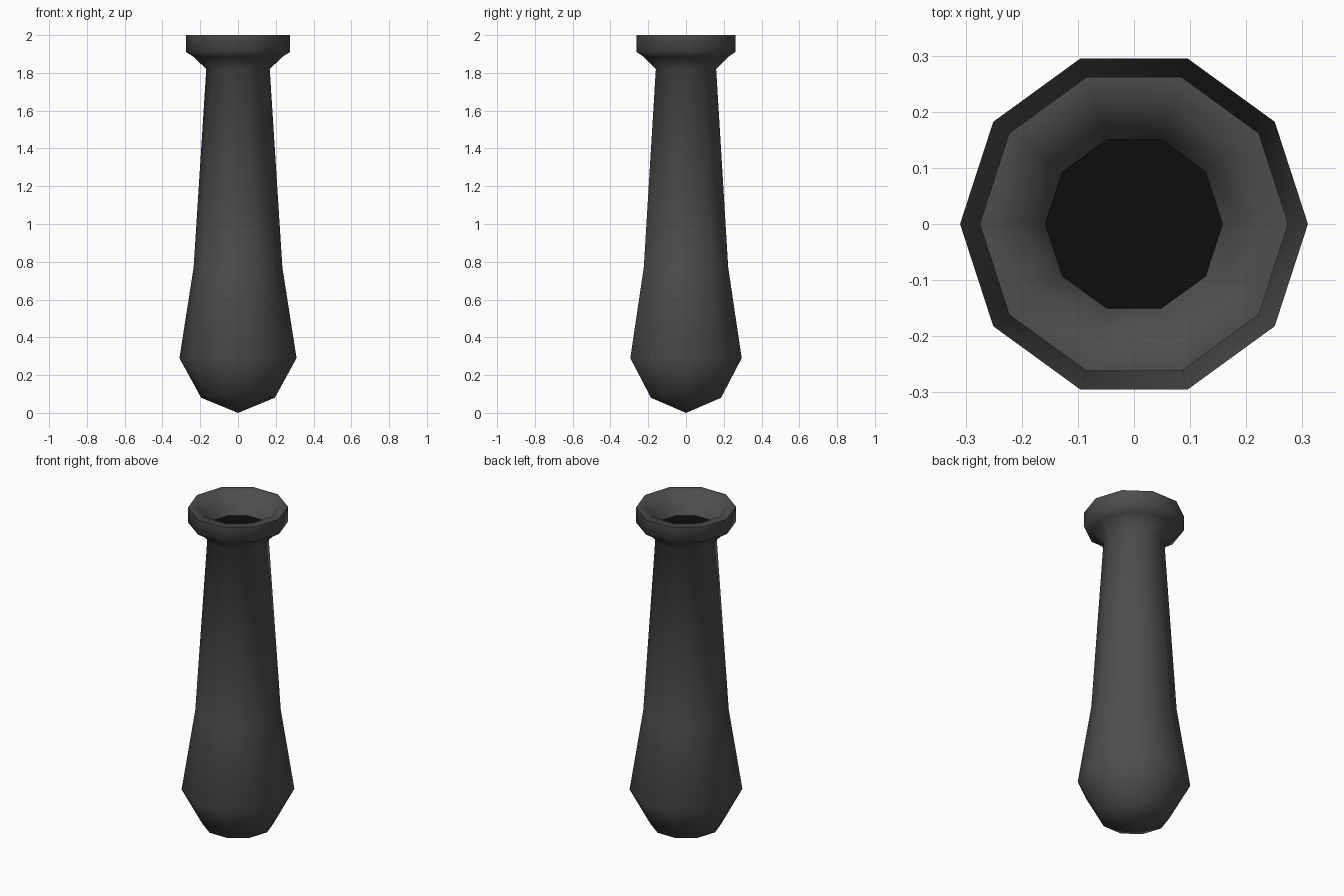
import bpy, bmesh, math

if "Cube" in bpy.data.objects:
    bpy.data.objects.remove(bpy.data.objects["Cube"])

SIDES = 10

def material(name, v):
    m = bpy.data.materials.new(name)
    m.diffuse_color = (v, v, v, 1)
    m.use_nodes = True
    m.node_tree.nodes["Principled BSDF"].inputs["Base Color"].default_value = m.diffuse_color
    return m

def lathe(name, profile, mat):
    """Revolve (radius, z) points around z; radius 0 makes a single pole."""
    bm = bmesh.new()
    rings = []
    for r, z in profile:
        if r == 0:
            rings.append([bm.verts.new((0, 0, z))] * SIDES)
        else:
            rings.append([bm.verts.new((r * math.cos(a), r * math.sin(a), z))
                          for a in (2 * math.pi * i / SIDES for i in range(SIDES))])
    for low, high in zip(rings, rings[1:]):
        for i in range(SIDES):
            j = (i + 1) % SIDES
            corners = list(dict.fromkeys([low[i], low[j], high[j], high[i]]))
            bm.faces.new(corners)
    mesh = bpy.data.meshes.new(name)
    bm.to_mesh(mesh)
    bm.free()
    mesh.materials.append(mat)
    ob = bpy.data.objects.new(name, mesh)
    bpy.context.collection.objects.link(ob)
    bpy.ops.object.select_all(action='DESELECT')
    ob.select_set(True)
    bpy.context.view_layer.objects.active = ob
    bpy.ops.object.shade_smooth_by_angle(angle=math.radians(65))
    return ob

# Barrel: pointed base, bulge, tapering tube, flared muzzle collar, sloped mouth
lathe("barrel", [(0, 0), (0.195, 0.08), (0.31, 0.29), (0.235, 0.77),
                 (0.168, 1.82), (0.235, 1.885), (0.275, 1.91), (0.275, 2.0),
                 (0.222, 2.0), (0.158, 1.88)],
      material("dark_iron", 0.075))

# Black disc closing the mouth
lathe("bore", [(0.158, 1.88), (0, 1.88)], material("bore_black", 0.004))
